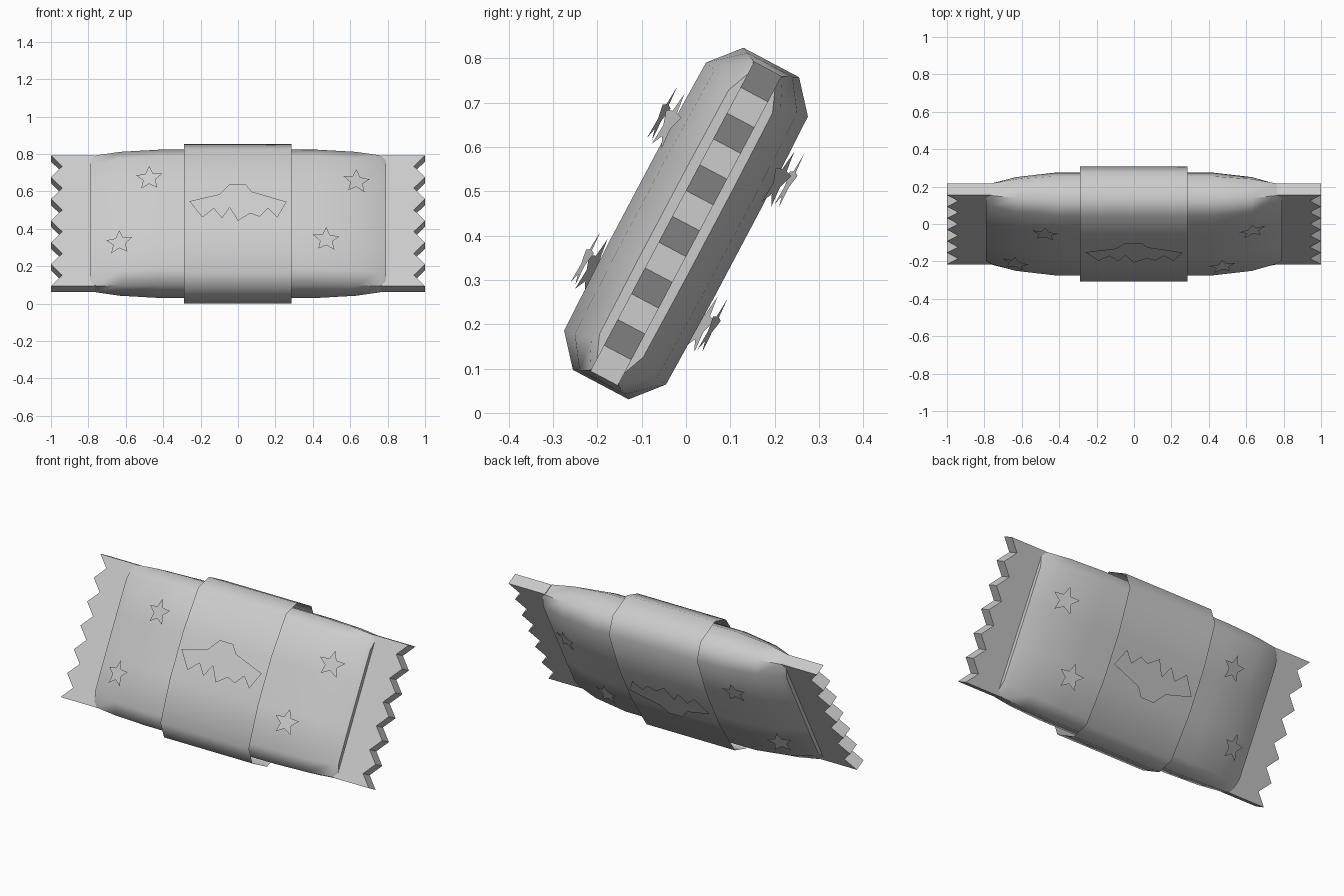
import bpy, math
from mathutils import Matrix

if "Cube" in bpy.data.objects:
    bpy.data.objects.remove(bpy.data.objects["Cube"])

# Local frame: x = length, y = thickness, z = width; the whole bar leans back
LEAN = Matrix.Translation((0, 0, 0.427)) @ Matrix.Rotation(math.radians(-27.9), 4, 'X')


def make(name, verts, faces, smooth=False):
    me = bpy.data.meshes.new(name)
    me.from_pydata(verts, [], faces)
    me.transform(LEAN)
    ob = bpy.data.objects.new(name, me)
    bpy.context.collection.objects.link(ob)
    bpy.ops.object.select_all(action='DESELECT')
    ob.select_set(True)
    bpy.context.view_layer.objects.active = ob
    bpy.ops.object.mode_set(mode='EDIT')
    bpy.ops.mesh.select_all(action='SELECT')
    if len(faces) > 1:
        bpy.ops.mesh.normals_make_consistent(inside=False)
    bpy.ops.object.mode_set(mode='OBJECT')
    if smooth:
        bpy.ops.object.shade_smooth_by_angle(angle=math.radians(55))
    return ob


def section(x, n1, n2, u1, u2, bulge):
    """Cross-section: n1/u1 on the narrow edges, n2/u2 on the broad faces."""
    side = [(n1, u1), (n2, u2), (n2 + bulge, u2*.35), (n2 + bulge, -u2*.35), (n2, -u2), (n1, -u1)]
    return [(x, n, u) for n, u in side] + [(x, -n, -u) for n, u in side]


def loft(name, rings, caps):
    k = len(rings[0])
    verts = [v for r in rings for v in r]
    faces = [(k*i + j, k*i + (j+1) % k, k*i + k + (j+1) % k, k*i + k + j)
             for i in range(len(rings) - 1) for j in range(k)]
    if caps:
        faces += [tuple(range(k)), tuple(range(len(verts) - k, len(verts)))]
    return make(name, verts, faces, True)


# Puffed wrapper body, tapering to both ends
half = [(0.42, 1, 1), (0.63, 0.81, 0.985), (0.76, 0.52, 0.96), (0.79, 0.43, 0.91)]
stations = [(-x, a, b) for x, a, b in reversed(half)] + half
loft("wrapper_body", [section(x, .071*a, .13*a, .411*b, .342*b, .004*a) for x, a, b in stations], True)

# Loose open sleeve around the middle, bulging on its broad faces
loft("middle_sleeve", [section(x, .075, .15, .443, .372, .028) for x in (-.288, .285)], False)

# Flat crimped ends with a zigzag edge
for side, name in ((1, "crimp_right"), (-1, "crimp_left")):
    outline = [(1.0 if i % 2 == 0 else 0.94, .395 - .79*i/12) for i in range(13)]
    outline += [(.765, -.395), (.765, .395)]
    n = len(outline)
    verts = [(side*x, y, u) for y in (-.035, .035) for x, u in outline]
    faces = [tuple(range(n)), tuple(range(n, 2*n))]
    faces += [(i, (i+1) % n, n + (i+1) % n, n + i) for i in range(n)]
    make(name, verts, faces)

# Floating star stickers, mirrored on front and back
stars = [(-.475, .19, .162, .14), (.633, .183, .14, .28), (-.635, -.187, .14, .28), (.472, -.18, .162, .14)]
for face, label in ((-1, "front"), (1, "back")):
    for k, (cx, cu, n, slope) in enumerate(stars):
        verts = []
        for i in range(10):
            r = .074 if i % 2 == 0 else .034
            a = math.pi/2 - face*math.pi*i/5
            dx = r*math.cos(a)
            depth = n - slope*dx*math.copysign(1, cx)
            verts.append((cx + dx, face*depth, cu + r*math.sin(a)))
        make(f"star_{label}_{k+1}", verts, [tuple(range(10))])

# Jagged badge on the sleeve; the back one is turned upside down
badge = [(-.26, .036), (-.1, .078), (-.045, .14), (.04, .14), (.075, .093), (.26, .033),
         (.21, -.062), (.16, -.007), (.115, -.057), (.065, -.037), (.0, -.082),
         (-.045, -.002), (-.085, -.067), (-.13, -.007), (-.19, -.062)]
for face, label in ((-1, "front"), (1, "back")):
    verts = [(x, face*.19, -face*u) for x, u in badge]
    make(f"badge_{label}", verts, [tuple(reversed(range(len(badge))))])
